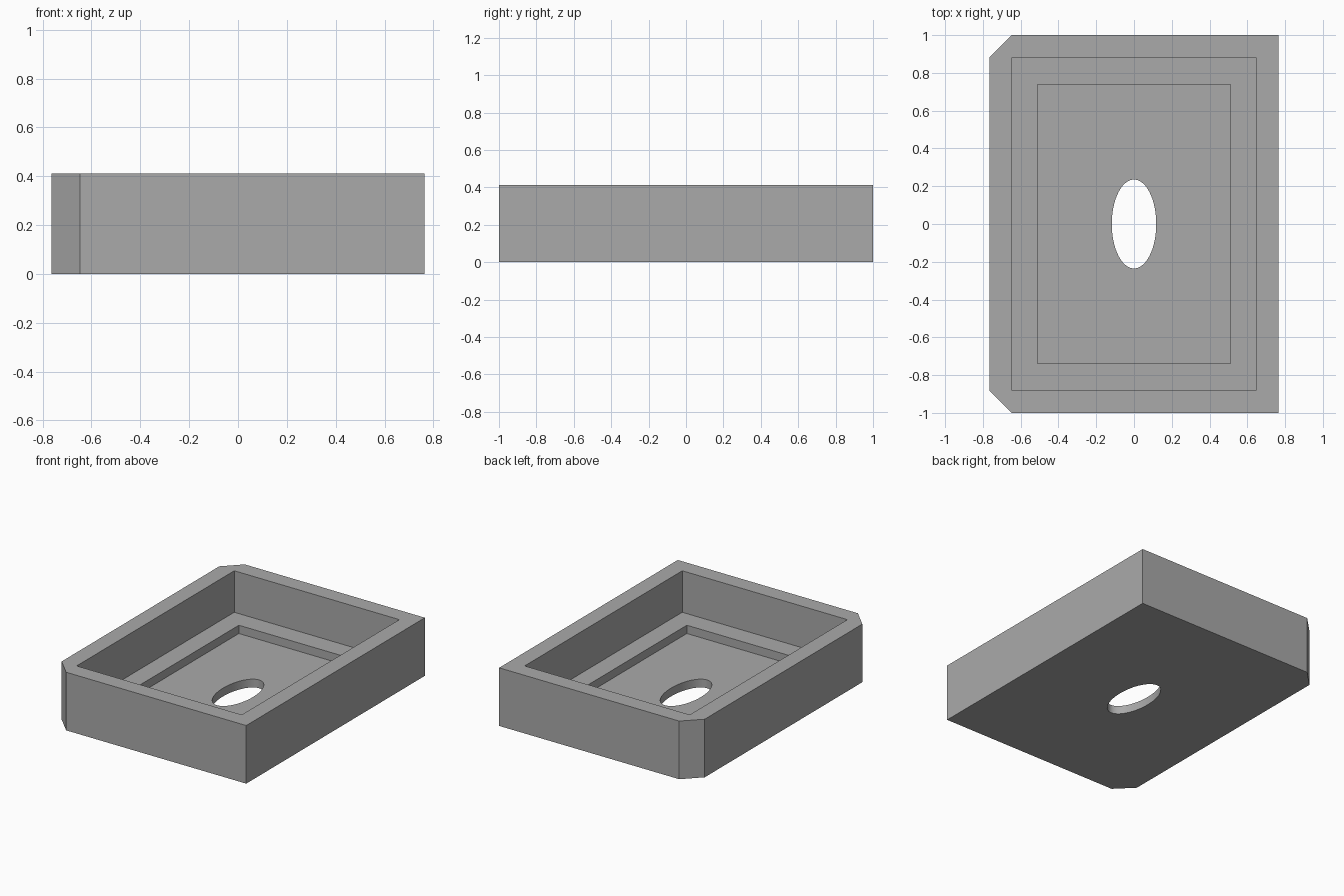
import bpy
import bmesh
import math

if "Cube" in bpy.data.objects:
    bpy.data.objects.remove(bpy.data.objects["Cube"], do_unlink=True)

UNIT = 2 / 17
HALF_X, HALF_Y, HEIGHT = 6.5 * UNIT, 1.0, 3.5 * UNIT
LEDGE_Z, FLOOR_Z = UNIT, UNIT / 2
ABOVE, BELOW = HEIGHT + 0.1, -0.1

grey = bpy.data.materials.new("plain grey")
grey.use_nodes = True
colour = (0.4, 0.4, 0.4, 1)
grey.diffuse_color = colour
grey.node_tree.nodes["Principled BSDF"].inputs["Base Color"].default_value = colour


def prism(name, outline, z0, z1):
    """Extrude a flat outline from z0 up to z1."""
    bm = bmesh.new()
    base = bm.faces.new([bm.verts.new((x, y, z0)) for x, y in outline])
    top = bmesh.ops.extrude_face_region(bm, geom=[base])["geom"]
    verts = [v for v in top if isinstance(v, bmesh.types.BMVert)]
    bmesh.ops.translate(bm, verts=verts, vec=(0, 0, z1 - z0))
    bmesh.ops.recalc_face_normals(bm, faces=bm.faces)
    mesh = bpy.data.meshes.new(name)
    bm.to_mesh(mesh)
    bm.free()
    mesh.materials.append(grey)
    obj = bpy.data.objects.new(name, mesh)
    bpy.context.collection.objects.link(obj)
    return obj


def rectangle(hx, hy):
    return [(-hx, -hy), (hx, -hy), (hx, hy), (-hx, hy)]


def ellipse(rx, ry, count=64):
    angles = [math.tau * i / count for i in range(count)]
    return [(rx * math.cos(a), ry * math.sin(a)) for a in angles]


# Block with two chamfered corners on the -x side
tray = prism("tray", [
    (-HALF_X + UNIT, -HALF_Y), (HALF_X, -HALF_Y), (HALF_X, HALF_Y),
    (-HALF_X + UNIT, HALF_Y), (-HALF_X, HALF_Y - UNIT), (-HALF_X, UNIT - HALF_Y),
], 0, HEIGHT)

# Main cavity, sunken floor and oval through hole
cutters = [
    prism("cavity_cutter", rectangle(HALF_X - UNIT, HALF_Y - UNIT), LEDGE_Z, ABOVE),
    prism("recess_cutter", rectangle(0.51, 0.738), FLOOR_Z, ABOVE),
    prism("hole_cutter", ellipse(UNIT, 2 * UNIT), BELOW, ABOVE),
]

bpy.context.view_layer.objects.active = tray
tray.select_set(True)
for cutter in cutters:
    cut = tray.modifiers.new(cutter.name, "BOOLEAN")
    cut.operation = "DIFFERENCE"
    cut.solver = "EXACT"
    cut.object = cutter
    bpy.ops.object.modifier_apply(modifier=cut.name)
    bpy.data.objects.remove(cutter, do_unlink=True)

# Smooth the hole wall while keeping corners sharp
bpy.ops.object.shade_smooth_by_angle(angle=math.radians(30))
